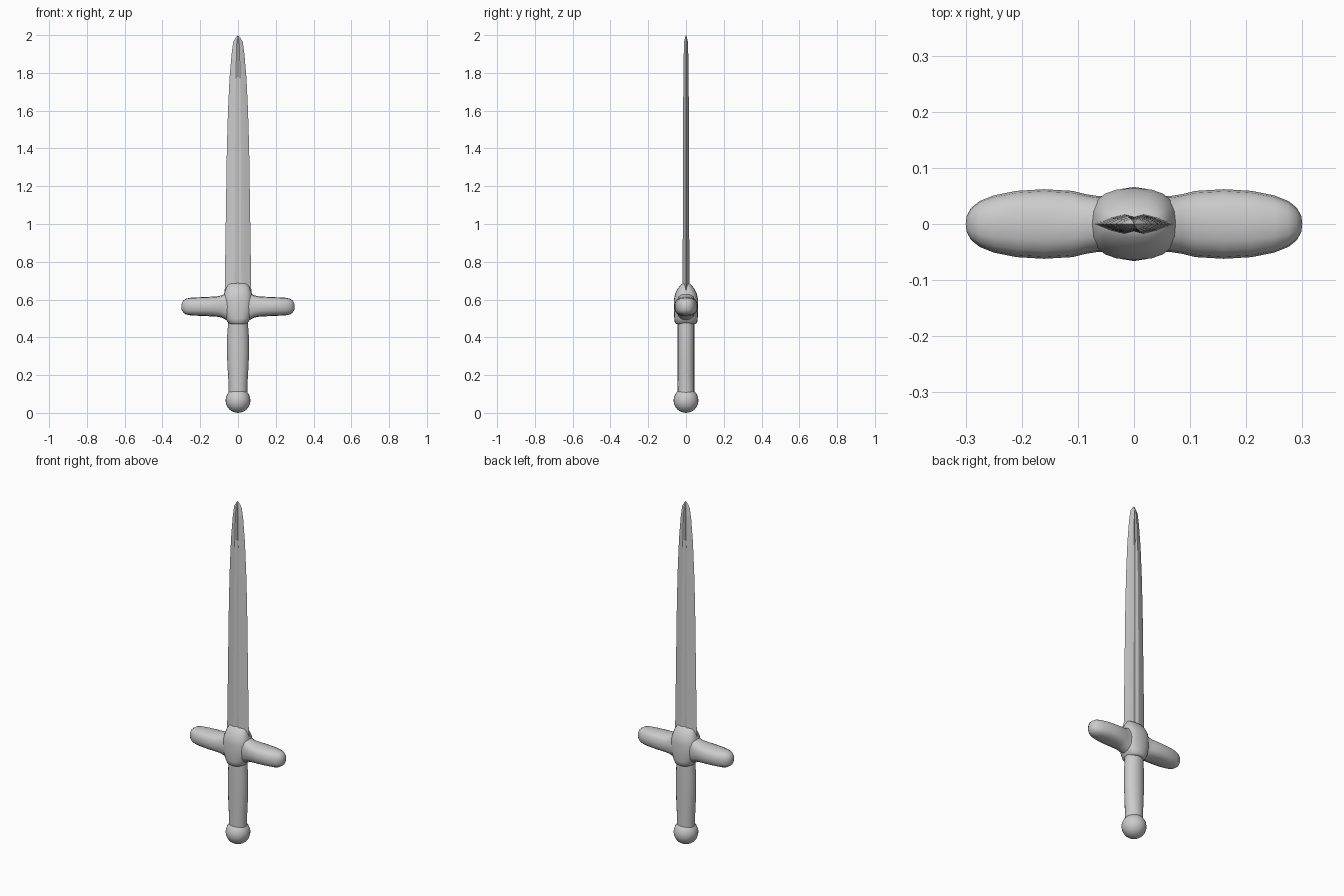
import bpy, bmesh, math

cube = bpy.data.objects.get("Cube")
if cube:
    bpy.data.objects.remove(cube, do_unlink=True)

# One grey for the whole sword
grey = bpy.data.materials.new("plain grey")
grey.use_nodes = True
grey.diffuse_color = (0.6, 0.6, 0.6, 1)
grey.node_tree.nodes["Principled BSDF"].inputs["Base Color"].default_value = (0.6, 0.6, 0.6, 1)


def oval(sides, power=1.0):
    """Unit outline; a power under 1 makes it squarer."""
    def soft(v):
        return math.copysign(abs(v) ** power, v)
    return [(soft(math.cos(math.tau * i / sides)), soft(math.sin(math.tau * i / sides)))
            for i in range(sides)]


def loft(name, outline, stations, place, angle=35):
    """Skin an outline scaled by (along, half_a, half_b) at every station."""
    bm = bmesh.new()
    rings = [[bm.verts.new(place(t, a * u, b * v)) for u, v in outline]
             for t, a, b in stations]
    n = len(outline)
    for low, high in zip(rings, rings[1:]):
        for i in range(n):
            j = (i + 1) % n
            bm.faces.new((low[i], low[j], high[j], high[i]))
    bm.faces.new(rings[0][::-1])
    bm.faces.new(rings[-1])
    bmesh.ops.remove_doubles(bm, verts=bm.verts, dist=0.0002)
    bmesh.ops.recalc_face_normals(bm, faces=bm.faces)
    mesh = bpy.data.meshes.new(name)
    bm.to_mesh(mesh)
    bm.free()
    mesh.materials.append(grey)
    obj = bpy.data.objects.new(name, mesh)
    bpy.context.collection.objects.link(obj)
    bpy.ops.object.select_all(action='DESELECT')
    obj.select_set(True)
    bpy.context.view_layer.objects.active = obj
    bpy.ops.object.shade_smooth_by_angle(angle=math.radians(angle))
    return obj


def upright(t, a, b):
    return (a, b, t)


# Blade: lens section with a shallow central groove
half = [(1, 0), (0.6, 0.65), (0.25, 1), (0, 0.75), (-0.25, 1), (-0.6, 0.65)]
lens = half + [(-u, -v) for u, v in half]
loft("blade", lens, [
    (0.60, 0.071, 0.018), (1.0, 0.065, 0.017), (1.4, 0.059, 0.016),
    (1.6, 0.053, 0.015), (1.77, 0.045, 0.014), (1.90, 0.034, 0.012),
    (1.965, 0.025, 0.010), (1.988, 0.011, 0.005), (2.0, 0.0, 0.0)],
    upright, 25)

# Guard hub: flattened dome above, tapering block below
loft("guard_hub", oval(20, 0.8), [
    (0.470, 0.040, 0.050), (0.476, 0.052, 0.059), (0.50, 0.066, 0.062),
    (0.54, 0.078, 0.064), (0.60, 0.079, 0.064), (0.63, 0.074, 0.058),
    (0.66, 0.064, 0.043), (0.68, 0.052, 0.025), (0.690, 0.034, 0.009)],
    upright, 50)

# Guard arms, mirrored left and right
for side, label in ((1, "left"), (-1, "right")):
    loft(label + "_guard_arm", oval(16, 0.8), [
        (0.03, 0.050, 0.076), (0.065, 0.050, 0.070), (0.085, 0.053, 0.059),
        (0.11, 0.059, 0.054), (0.16, 0.062, 0.051), (0.21, 0.059, 0.049),
        (0.25, 0.051, 0.047), (0.275, 0.041, 0.042), (0.29, 0.029, 0.032),
        (0.298, 0.015, 0.017), (0.30, 0.0, 0.0)],
        lambda t, a, b: (side * t, a, 0.563 + b), 40)

# Grip with a gentle swell
loft("grip", oval(16), [
    (0.10, 0.050, 0.045), (0.14, 0.049, 0.045), (0.20, 0.053, 0.045),
    (0.30, 0.058, 0.045), (0.40, 0.058, 0.045), (0.48, 0.052, 0.045)], upright, 40)

# Ball pommel
arc = [math.pi * i / 12 for i in range(13)]
loft("pommel", oval(20),
     [(0.066 - 0.066 * math.cos(t), 0.066 * math.sin(t), 0.066 * math.sin(t)) for t in arc],
     upright, 40)
